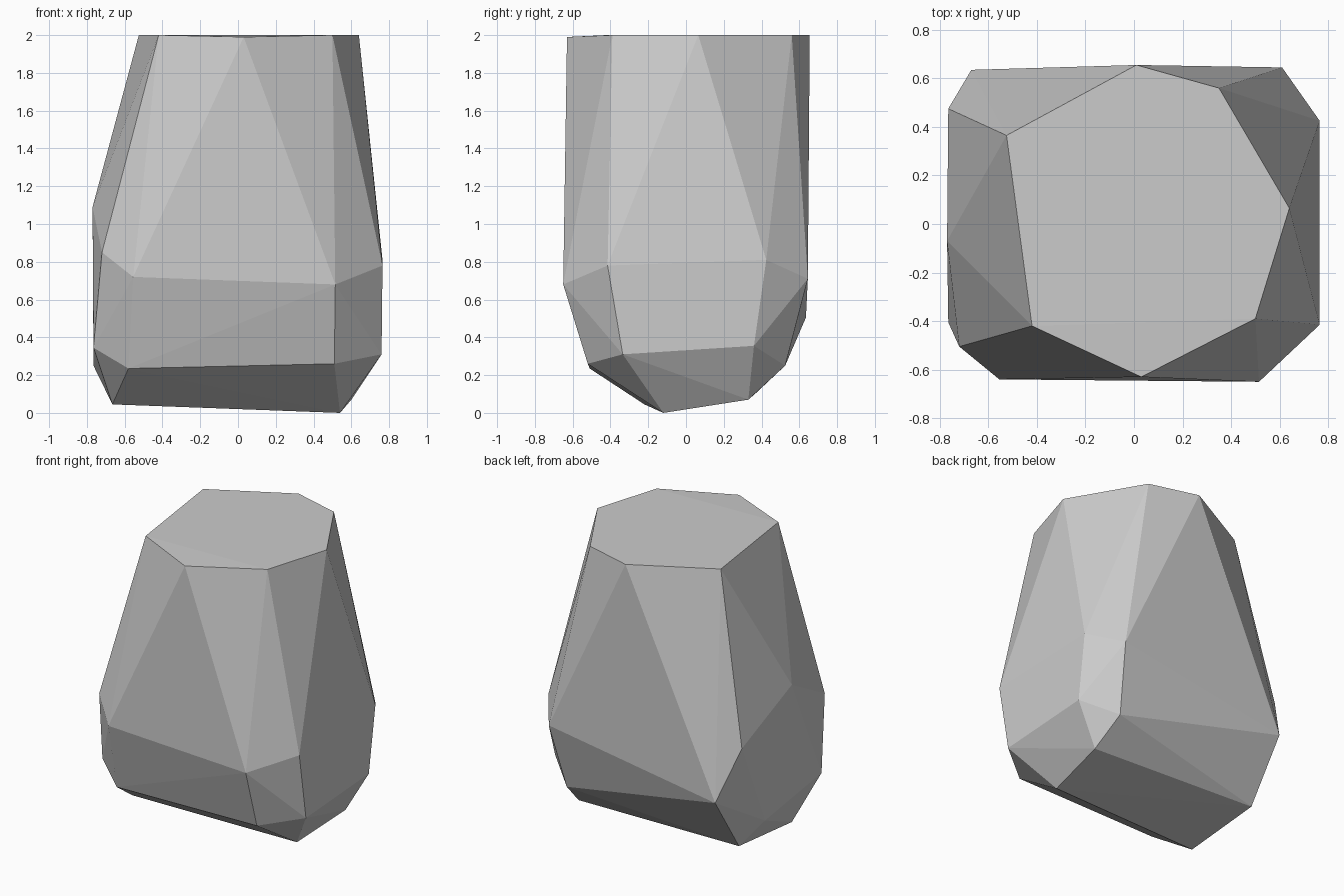
import bpy, bmesh

# Rough rings of the faceted stone, from the flat top down to the base
top_ring = [(0.01, 0.655, 2), (0.35, 0.56, 2), (0.64, 0.065, 2), (0.50, -0.39, 2),
            (0.03, -0.63, 1.99), (-0.42, -0.42, 2), (-0.525, 0.365, 2)]
middle_ring = [(-0.67, 0.635, 0.505), (0.61, 0.645, 0.71), (0.765, 0.425, 0.81),
               (0.765, -0.415, 0.78), (0.515, -0.65, 0.68), (-0.555, -0.64, 0.72),
               (-0.72, -0.505, 0.85), (-0.77, -0.07, 1.09), (-0.765, 0.475, 0.85)]
lower_ring = [(-0.765, -0.405, 0.345), (-0.58, -0.51, 0.235), (0.51, -0.52, 0.26),
              (0.76, -0.335, 0.31), (0.76, 0.36, 0.355), (0.555, 0.525, 0.25),
              (-0.765, 0.22, 0.25)]
base_ring = [(0.54, -0.12, 0), (0.60, 0.33, 0.07), (-0.665, 0.365, 0.10), (-0.665, -0.22, 0.045)]

# Wrap the rings in one convex faceted skin
bm = bmesh.new()
for ring in (top_ring, middle_ring, lower_ring, base_ring):
    for co in ring:
        bm.verts.new(co)
hull = bmesh.ops.convex_hull(bm, input=bm.verts[:])
loose = [v for v in bm.verts if not v.link_faces]
bmesh.ops.delete(bm, geom=loose, context='VERTS')
bmesh.ops.recalc_face_normals(bm, faces=bm.faces[:])

mesh = bpy.data.meshes.new("stone")
bm.to_mesh(mesh)
bm.free()
stone = bpy.data.objects.new("stone", mesh)
bpy.context.collection.objects.link(stone)
